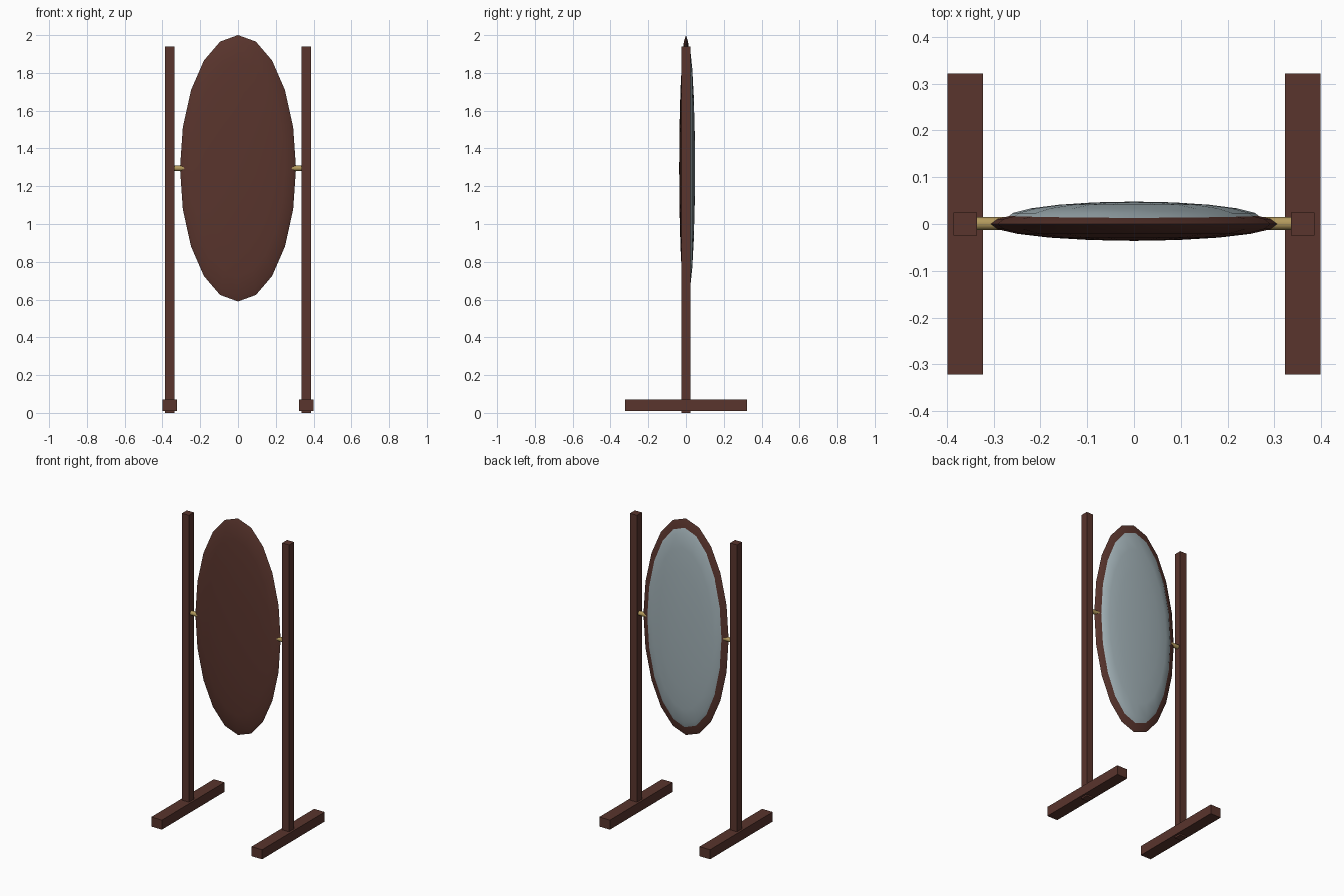
import bpy
from math import pi

if "Cube" in bpy.data.objects:
    bpy.data.objects.remove(bpy.data.objects["Cube"])


def material(name, rgb):
    m = bpy.data.materials.new(name)
    m.diffuse_color = (*rgb, 1)
    m.use_nodes = True
    m.node_tree.nodes["Principled BSDF"].inputs["Base Color"].default_value = m.diffuse_color
    return m


wood = material("dark_wood", (0.10, 0.035, 0.026))
silver = material("mirror_glass", (0.36, 0.44, 0.47))
brass = material("brass", (0.45, 0.32, 0.11))
PIVOT_Z = 1.295


def finish(name, mat, size):
    ob = bpy.context.object
    ob.name = name
    ob.scale = size
    bpy.ops.object.transform_apply(location=False, rotation=True, scale=True)
    ob.data.materials.append(mat)
    return ob


def box(name, centre, size):
    bpy.ops.mesh.primitive_cube_add(size=1, location=centre)
    return finish(name, wood, size)


def lens(name, y, radii, mat):
    # flattened sphere with its poles on the y axis
    rx, ry, rz = radii
    bpy.ops.mesh.primitive_uv_sphere_add(
        segments=20, ring_count=10, radius=1,
        location=(0, y, PIVOT_Z), rotation=(pi / 2, 0, 0))
    finish(name, mat, (rx, rz, ry))
    bpy.ops.object.shade_smooth_by_angle(angle=pi / 5)


# oval mirror: wooden backing and slightly smaller glass set to the rear
lens("mirror_frame", 0, (0.307, 0.036, 0.705), wood)
lens("mirror_glass", 0.013, (0.272, 0.035, 0.65), silver)

# pivot rod between the posts
bpy.ops.mesh.primitive_cylinder_add(
    vertices=12, radius=0.014, depth=0.70,
    location=(0, 0.001, PIVOT_Z), rotation=(0, pi / 2, 0))
finish("pivot_rod", brass, (1, 1, 1))
bpy.ops.object.shade_smooth_by_angle(angle=pi / 5)

# posts and feet on both sides
for side, s in (("left", -1), ("right", 1)):
    box(side + "_post", (s * 0.361, 0, 0.97), (0.05, 0.05, 1.94))
    box(side + "_foot", (s * 0.361, 0, 0.041), (0.076, 0.644, 0.062))
